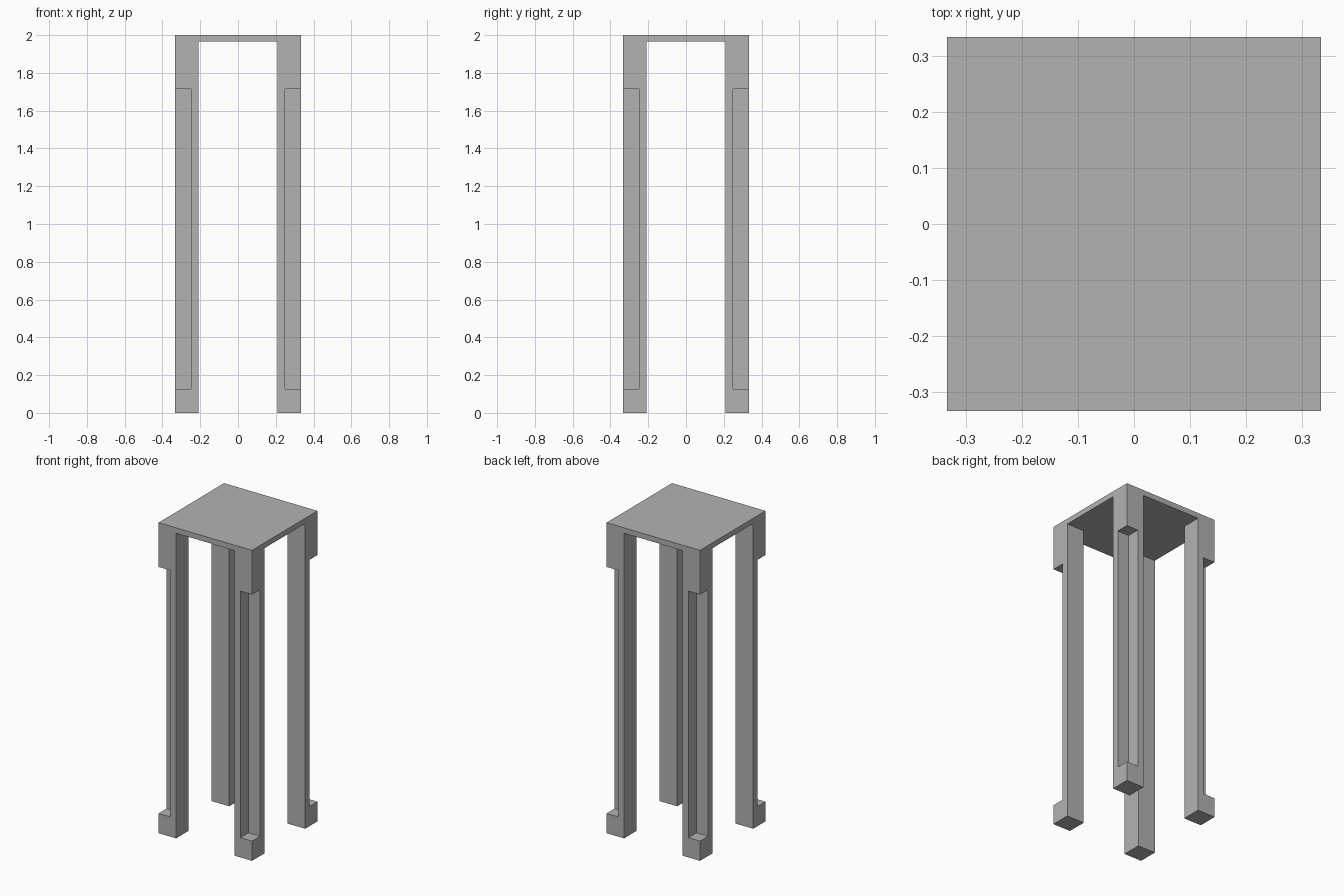
import bpy, bmesh
from math import radians
from mathutils import Matrix, Vector

cube = bpy.data.objects.get("Cube")
if cube:
    bpy.data.objects.remove(cube, do_unlink=True)

HALF = 0.333        # half width of the top
INNER = 0.208       # inner face of the legs
NOTCH = 0.25        # inner face of the corner recess
SLAB_Z = 1.965      # underside of the top
FOOT_Z, SHOULDER_Z = 0.127, 1.715

grey = bpy.data.materials.new("plain_grey")
grey.use_nodes = True
colour = (0.448, 0.448, 0.448, 1)
grey.diffuse_color = colour
grey.node_tree.nodes["Principled BSDF"].inputs["Base Color"].default_value = colour


def box(name, low, high):
    low, high = Vector(low), Vector(high)
    bm = bmesh.new()
    bmesh.ops.create_cube(bm, size=1)
    bmesh.ops.transform(bm, verts=bm.verts,
                        matrix=Matrix.Translation((low + high) / 2) @ Matrix.Diagonal((high - low).to_4d()))
    mesh = bpy.data.meshes.new(name)
    bm.to_mesh(mesh)
    bm.free()
    mesh.materials.append(grey)
    obj = bpy.data.objects.new(name, mesh)
    bpy.context.collection.objects.link(obj)
    return obj


# Thin square top
box("stool_top", (-HALF, -HALF, SLAB_Z), (HALF, HALF, 2))

# One leg with its outer corner cut away between foot and shoulder
leg = box("back_left_leg", (INNER, INNER, 0), (HALF, HALF, SLAB_Z))
cutter = box("recess_cutter", (NOTCH, NOTCH, FOOT_Z), (HALF + 0.1, HALF + 0.1, SHOULDER_Z))
cutter.hide_render = True
recess = leg.modifiers.new("corner_recess", "BOOLEAN")
recess.operation = "DIFFERENCE"
recess.solver = "EXACT"
recess.object = cutter
bpy.context.view_layer.update()
carved = bpy.data.meshes.new_from_object(leg.evaluated_get(bpy.context.evaluated_depsgraph_get()))
leg.modifiers.clear()
leg.data = carved
bpy.data.objects.remove(cutter, do_unlink=True)

# The other three legs, turned about the centre
for turn, name in enumerate(("back_right_leg", "front_right_leg", "front_left_leg"), 1):
    copy = bpy.data.objects.new(name, carved)
    copy.rotation_euler.z = radians(90 * turn)
    bpy.context.collection.objects.link(copy)
